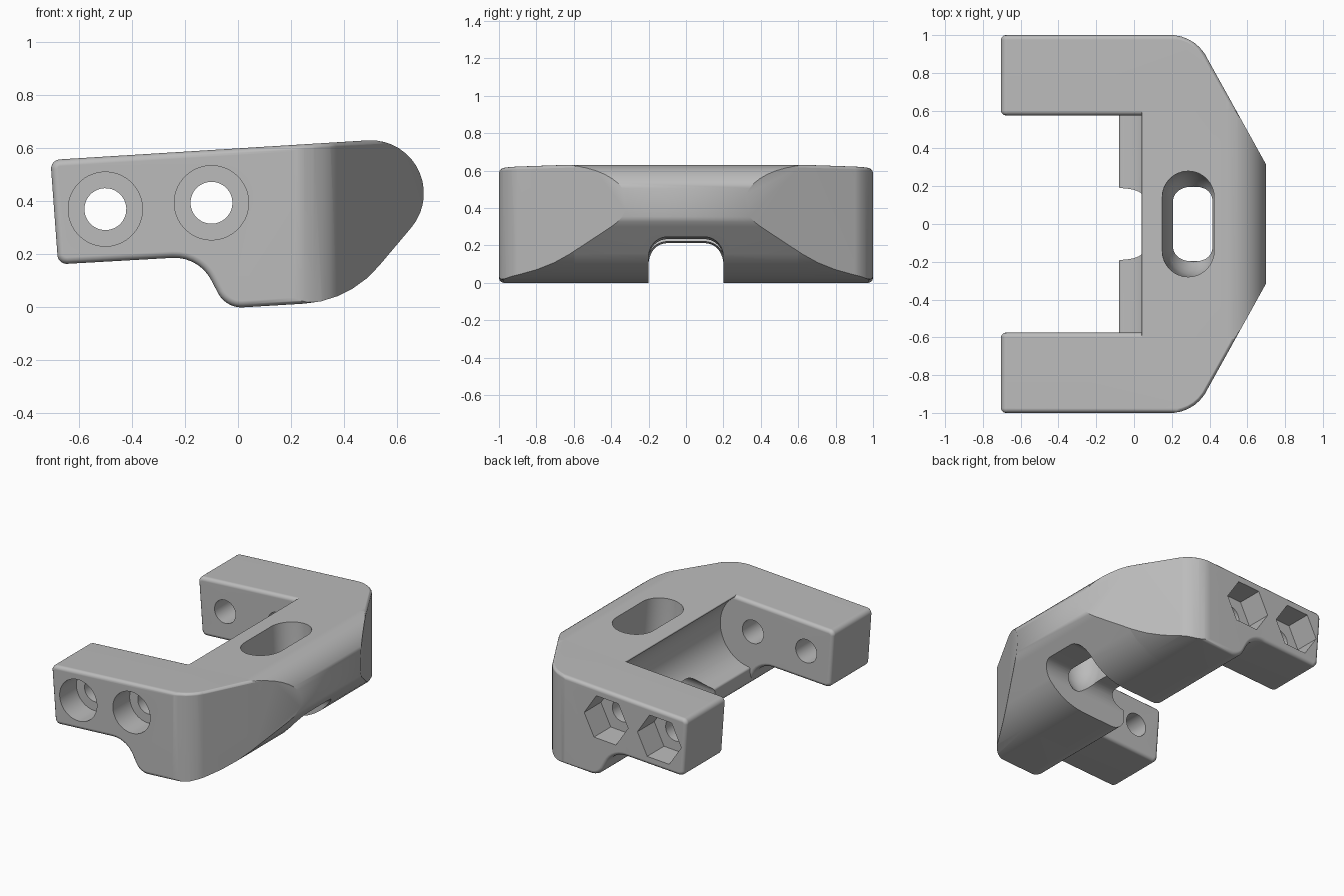
import bpy, bmesh
from math import sin, cos, tan, radians, pi
from mathutils import Vector, Matrix

cube = bpy.data.objects.get("Cube")
if cube:
    bpy.data.objects.remove(cube, do_unlink=True)

TILT = radians(3.54)          # the whole bracket leans slightly back
GREY = bpy.data.materials.new("plain grey")
GREY.use_nodes = True
colour = (0.5, 0.5, 0.5, 1)
GREY.diffuse_color = colour
for node in GREY.node_tree.nodes:
    if node.type == 'BSDF_PRINCIPLED':
        node.inputs["Base Color"].default_value = colour


def top_z(x):
    return 0.557 + (x + 0.68) * tan(TILT)


def rounded(corners, step=radians(9)):
    """Turn (u, v, radius) corners into an outline with arc fillets."""
    out = []
    for i, (u, v, r) in enumerate(corners):
        p = Vector((u, v))
        if r == 0:
            out.append(p)
            continue
        q, n = corners[i - 1], corners[(i + 1) % len(corners)]
        a = (Vector(q[:2]) - p).normalized()
        b = (Vector(n[:2]) - p).normalized()
        half = a.angle(b) / 2
        centre = p + (a + b).normalized() * r / sin(half)
        start = p + a * r / tan(half) - centre
        end = p + b * r / tan(half) - centre
        sweep = pi - 2 * half
        count = max(3, round(sweep / step))
        for k in range(count + 1):
            f = k / count
            out.append(centre + (start * sin((1 - f) * sweep) + end * sin(f * sweep)) / sin(sweep))
    return out


def loft(rings):
    """Closed solid through rings of equal length."""
    bm = bmesh.new()
    loops = [[bm.verts.new(p) for p in ring] for ring in rings]
    n = len(loops[0])
    for low, high in zip(loops, loops[1:]):
        for i in range(n):
            j = (i + 1) % n
            bm.faces.new((low[i], low[j], high[j], high[i]))
    bm.faces.new(loops[0])
    bm.faces.new(loops[-1])
    bmesh.ops.recalc_face_normals(bm, faces=bm.faces)
    return bm


def prism_y(outline, y0, y1):
    return loft([[(u, y, v) for u, v in outline] for y in (y0, y1)])


def make(name, bm, location=(0, 0, 0), tilt=0):
    mesh = bpy.data.meshes.new(name)
    bm.to_mesh(mesh)
    bm.free()
    mesh.transform(Matrix.Translation(location) @ Matrix.Rotation(tilt, 4, 'Y'))
    mesh.materials.append(GREY)
    obj = bpy.data.objects.new(name, mesh)
    bpy.context.collection.objects.link(obj)
    return obj


def select(obj):
    bpy.ops.object.select_all(action='DESELECT')
    obj.select_set(True)
    bpy.context.view_layer.objects.active = obj


def cut(obj, cutter):
    cutter.hide_render = True
    mod = obj.modifiers.new("cut", 'BOOLEAN')
    mod.operation = 'DIFFERENCE'
    mod.solver = 'EXACT'
    mod.object = cutter
    select(obj)
    bpy.ops.object.modifier_apply(modifier=mod.name)
    bpy.data.objects.remove(cutter, do_unlink=True)


def slice_off(bm, point, normal):
    geom = bm.verts[:] + bm.edges[:] + bm.faces[:]
    bmesh.ops.bisect_plane(bm, geom=geom, dist=1e-5, plane_co=point,
                           plane_no=normal, clear_outer=True)
    rim = [e for e in bm.edges if e.is_boundary]
    if rim:
        bmesh.ops.edgeloop_fill(bm, edges=rim)


def trim_corner(bm, side, angles):
    """Rounded outer corner and slanted flank, with a softened top edge."""
    up = Vector((-sin(TILT), 0, cos(TILT)))
    soft = 0.025
    for a in angles:
        h = Vector((sin(a), side * cos(a), 0))
        p = Vector((0.19, side * 0.78, 0)) + h * 0.22
        slice_off(bm, p, h)
        p.z = top_z(p.x)
        for e in (radians(25), radians(50), radians(72)):
            n = (h * cos(e) + up * sin(e)).normalized()
            slice_off(bm, p + soft * (n - h - up), n)


def finish(obj):
    select(obj)
    bpy.ops.object.shade_smooth_by_angle(angle=radians(35))
    obj.modifiers.new("even shading", 'WEIGHTED_NORMAL').keep_sharp = True


FLANK = radians(61)
nose = [(0.955, top_z(0.955), 0.2), (0.42, 0.024, 0.396), (-0.045, -0.004, 0.1)]

# Side arms
arm_outline = rounded([(-0.707, top_z(-0.707), 0.035)] + nose
                      + [(-0.148, 0.192, 0.155), (-0.678, 0.162, 0.035)])
holes = [(-0.5, 0.37), (-0.1, 0.394)]
for name, side in (("front_arm", -1), ("back_arm", 1)):
    bm = prism_y(arm_outline, side * 0.575, side * 1.0)
    rims = [e for e in bm.edges if abs(e.verts[0].co.y - e.verts[1].co.y) < 1e-4]
    bmesh.ops.bevel(bm, geom=rims, offset=0.025, offset_type='OFFSET', segments=3,
                    profile=0.5, affect='EDGES', clamp_overlap=False)
    trim_corner(bm, side, [FLANK * k / 6 for k in range(1, 7)])
    arm = make(name, bm)
    # Bolt holes: round recess on the front arm, six-sided on the back arm
    sides, radius = (48, 0.14) if side < 0 else (6, 0.165)
    for x, z in holes:
        for n, r, depth in ((sides, radius, 0.82), (40, 0.079, 0.4)):
            ring = [(r * cos(2 * pi * k / n), r * sin(2 * pi * k / n)) for k in range(n)]
            cut(arm, make("hole_cutter", prism_y(ring, side * depth, side * 1.2),
                          (x, 0, z), -TILT))
    finish(arm)

# Cross bar with a round channel and a lower lip
channel = []
for k in range(29):
    a = radians(-85 + 5 * k)
    channel.append((-0.1 + 0.245 * cos(a), 0.39 + 0.245 * sin(a), 0.015 if k == 0 else 0))
bar_outline = rounded(nose + [(-0.08, 0.062, 0)] + channel + [(0.04, top_z(0.04), 0.006)])
bm = prism_y(bar_outline, -0.608, 0.608)
for side in (-1, 1):
    trim_corner(bm, side, [FLANK])
bar = make("cross_bar", bm)

# Tunnel under the bar
arch = rounded([(-0.2, -0.4, 0), (-0.2, 0.207, 0.1), (0.2, 0.207, 0.1), (0.2, -0.4, 0)])
cut(bar, make("tunnel_cutter", loft([[(x, u, v) for u, v in arch] for x in (-0.6, 1.0)]),
              tilt=-TILT))


# Long slot through the top, narrowing towards the tunnel
def stadium(inset, z, n=16):
    r = 0.138 - inset
    ring = []
    for end in (1, -1):
        for k in range(n + 1):
            a = pi * k / n
            ring.append((end * r * cos(a), end * (0.142 + r * sin(a)), z))
    return ring


steps = [(0.08, 0.15), (0.06, 0.18), (0.035, 0.22), (0.014, 0.27), (0, 0.34), (0, 0.9)]
cut(bar, make("slot_cutter", loft([stadium(i, z) for i, z in steps]), (0.325, 0, 0), -TILT))
finish(bar)
